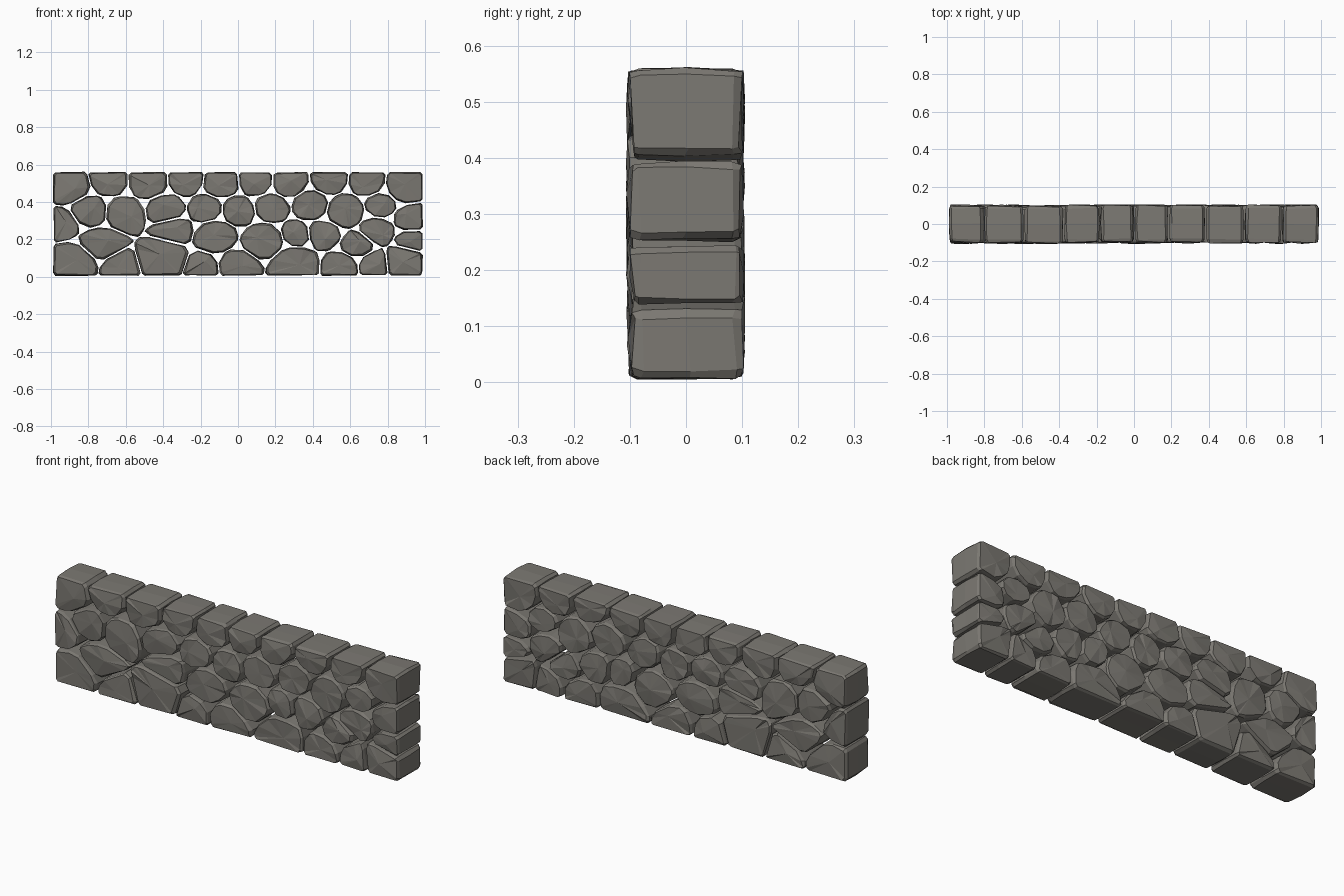
import bpy, bmesh, random
from mathutils import Vector

if "Cube" in bpy.data.objects:
    bpy.data.objects.remove(bpy.data.objects["Cube"])

random.seed(7)
WX, Z0, Z1 = 0.985, 0.008, 0.557   # wall half length, bottom, top
SQ = 1.25 ** 2                     # stones are wider than tall
GAP = 0.006                        # half a joint

# Stones course by course: centre x, centre z, size
top = [(-.895, .47, .10), (-.69, .50, .09), (-.48, .50, .095), (-.28, .505, .085),
       (-.09, .49, .09), (.095, .50, .085), (.28, .50, .09), (.485, .50, .09),
       (.69, .49, .09), (.89, .475, .10)]
upper = [(-.93, .29, .085), (-.79, .35, .11), (-.62, .34, .11), (-.38, .36, .10),
         (-.17, .36, .10), (0, .35, .10), (.17, .37, .09), (.40, .39, .10),
         (.57, .36, .11), (.76, .39, .09), (.92, .315, .085)]
lower = [(-.73, .18, .11), (-.34, .25, .10), (-.12, .22, .115), (.13, .19, .115),
         (.31, .22, .08), (.455, .23, .085), (.64, .17, .08), (.74, .25, .085),
         (.93, .19, .07)]
bottom = [(-.87, .08, .11), (-.63, .06, .09), (-.40, .10, .13), (-.20, .06, .09),
          (0, .07, .10), (.30, .07, .115), (.55, .06, .08), (.73, .07, .075),
          (.89, .08, .10)]
seeds = top + upper + lower + bottom

mat = bpy.data.materials.new("grey stone")
mat.diffuse_color = (0.20, 0.19, 0.17, 1)
mat.use_nodes = True
mat.node_tree.nodes["Principled BSDF"].inputs["Base Color"].default_value = mat.diffuse_color


def clip(poly, n, d):
    """Keep the part of a convex polygon where n.p <= d."""
    out = []
    for a, b in zip(poly, poly[1:] + poly[:1]):
        da, db = n.dot(a) - d, n.dot(b) - d
        if da <= 0:
            out.append(a)
        if da * db < 0:
            out.append(a.lerp(b, da / (da - db)))
    return out


def outline(i):
    """Cell of one stone, with its corners knocked off."""
    xi, zi, ri = seeds[i]
    poly = [Vector(p) for p in ((-WX, Z0), (WX, Z0), (WX, Z1), (-WX, Z1))]
    for j, (xj, zj, rj) in enumerate(seeds):
        if j != i and poly:
            n = Vector((2 * (xj - xi), 2 * SQ * (zj - zi)))
            d = xj**2 + SQ * zj**2 - rj**2 - xi**2 - SQ * zi**2 + ri**2
            poly = clip(poly, n.normalized(), d / n.length - GAP)
    poly = [p for k, p in enumerate(poly) if (p - poly[k - 1]).length > 0.02]
    cut = []
    for k, p in enumerate(poly):
        rim = abs(p.x) > WX - .001 or p.y < Z0 + .001 or p.y > Z1 - .001
        size = 0.012 if rim else random.uniform(0.02, 0.04)
        for q in (poly[k - 1], poly[(k + 1) % len(poly)]):
            e = q - p
            cut.append(p + e.normalized() * min(size, 0.35 * e.length))
    return cut


def jit(a):
    return random.uniform(-a, a)


def stone(i):
    poly = outline(i)
    if len(poly) < 3:
        return
    c = sum(poly, Vector((0, 0))) / len(poly)
    bm = bmesh.new()
    shift = jit(0.004)

    def vert(p, y):
        return bm.verts.new((max(-1, min(1, p.x)), max(-.107, min(.105, y)),
                             max(0, min(.565, p.y))))

    # Rings through the wall: chamfer, body, middle bulge, body, chamfer
    rings = []
    for y, s in ((-.097, .93), (-.083, 1), (0, 1.02), (.083, 1), (.097, .93)):
        rings.append([vert(c + (p - c) * s + Vector((jit(.003), jit(.003))),
                           y + shift + jit(.005)) for p in poly])
    m = len(poly)
    for a, b in zip(rings, rings[1:]):
        for k in range(m):
            bm.faces.new((a[k], a[(k + 1) % m], b[(k + 1) % m], b[k]))
    # Rough faceted faces at front and back
    for ring, y in ((rings[0], -.103), (rings[-1], .103)):
        peak = vert(c + Vector((jit(.03), jit(.02))), y + shift + jit(.006))
        for k in range(m):
            bm.faces.new((ring[k], ring[(k + 1) % m], peak))
    bmesh.ops.recalc_face_normals(bm, faces=bm.faces)
    name = "wall_stone_%02d" % (i + 1)
    me = bpy.data.meshes.new(name)
    bm.to_mesh(me)
    bm.free()
    me.materials.append(mat)
    bpy.context.collection.objects.link(bpy.data.objects.new(name, me))


for i in range(len(seeds)):
    stone(i)
